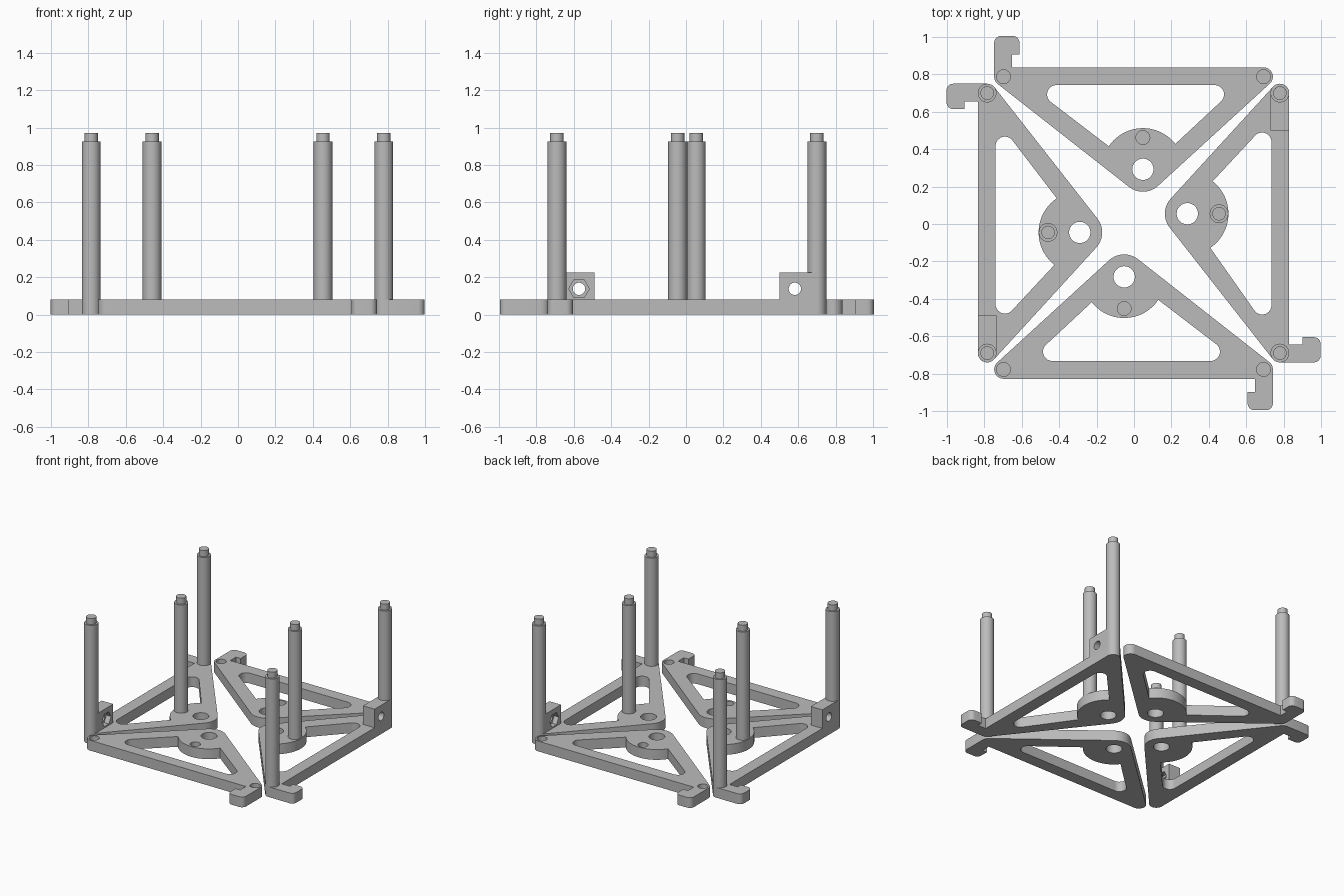
import bpy, bmesh
from math import sin, cos, radians, pi
from mathutils import Matrix, Vector

old = bpy.data.objects.get("Cube")
if old:
    bpy.data.objects.remove(old, do_unlink=True)

grey = bpy.data.materials.new("plain grey")
grey.use_nodes = True
COLOUR = (0.5, 0.5, 0.5, 1)
grey.diffuse_color = COLOUR
grey.node_tree.nodes["Principled BSDF"].inputs["Base Color"].default_value = COLOUR

PLATE = 0.08
A, B, C = (0.7825, 0.695), (0.7825, -0.695), (0.2875, 0.05)   # bracket corners
R_END, R_TIP, R_BOSS = 0.05, 0.12, 0.22
POST = (0.457, 0.05)


def arc(c, r, a0, a1, n=12):
    steps = [radians(a0 + (a1 - a0) * i / n) for i in range(n + 1)]
    return [(c[0] + r * cos(t), c[1] + r * sin(t)) for t in steps]


def circle(c, r):
    return arc(c, r, 0, 360, 40)[:-1]


def hull(points):
    """Counter-clockwise convex outline of the points."""
    def half(pts):
        out = []
        for p in pts:
            while len(out) > 1 and ((out[-1][0] - out[-2][0]) * (p[1] - out[-2][1])
                                    - (out[-1][1] - out[-2][1]) * (p[0] - out[-2][0])) <= 1e-9:
                out.pop()
            out.append(p)
        return out[:-1]
    pts = sorted(set((round(x, 5), round(y, 5)) for x, y in points))
    return half(pts) + half(pts[::-1])


def make(name, bm, matrix):
    bmesh.ops.transform(bm, matrix=matrix, verts=bm.verts)
    bmesh.ops.recalc_face_normals(bm, faces=bm.faces)
    mesh = bpy.data.meshes.new(name)
    bm.to_mesh(mesh)
    bm.free()
    mesh.materials.append(grey)
    ob = bpy.data.objects.new(name, mesh)
    bpy.context.collection.objects.link(ob)
    return ob


def select(ob):
    bpy.ops.object.select_all(action='DESELECT')
    ob.select_set(True)
    bpy.context.view_layer.objects.active = ob


def smooth(ob):
    select(ob)
    bpy.ops.object.shade_smooth_by_angle(angle=radians(30))


def prism(loops, height):
    """Extrude an outline with holes."""
    bm = bmesh.new()
    for loop in loops:
        vs = [bm.verts.new((x, y, 0)) for x, y in loop]
        for i, v in enumerate(vs):
            bm.edges.new((vs[i - 1], v))
    bmesh.ops.triangle_fill(bm, edges=bm.edges[:], use_beauty=True, normal=(0, 0, 1))
    top = bmesh.ops.extrude_face_region(bm, geom=bm.faces[:])["geom"]
    bmesh.ops.translate(bm, vec=(0, 0, height),
                        verts=[g for g in top if isinstance(g, bmesh.types.BMVert)])
    return bm


def add_cylinder(bm, xy, r, z0, z1):
    bmesh.ops.create_cone(bm, cap_ends=True, segments=32, radius1=r, radius2=r, depth=z1 - z0,
                          matrix=Matrix.Translation((*xy, (z0 + z1) / 2)))


def cut(ob, bm, matrix):
    cutter = make("cutter", bm, matrix)
    cutter.hide_render = True
    mod = ob.modifiers.new("cut", 'BOOLEAN')
    mod.operation, mod.solver, mod.object = 'DIFFERENCE', 'EXACT', cutter
    select(ob)
    bpy.ops.object.modifier_apply(modifier=mod.name)
    bpy.data.objects.remove(cutter, do_unlink=True)


def plate_loops(low_y):
    # Rounded triangle, with the hook replacing the lower outer corner
    outline = hull(circle(A, R_END) + circle(B, R_END) + circle(C, R_TIP))
    hook = (arc((0.965, -0.71), 0.035, -90, 0, 6) + arc((0.965, -0.645), 0.035, 0, 90, 6)
            + [(0.9025, -0.61), (0.9025, -0.65), (0.8325, -0.65)])
    corner = [i for i, p in enumerate(outline) if p[0] > B[0] + 0.001 and p[1] < B[1] + 0.001]
    outline[corner[0]:corner[-1] + 1] = hook
    # Window: rounded triangle whose inner side follows the round boss
    boss = arc(C, R_BOSS, -56, 52, 20)
    ends = [(round(x, 5), round(y, 5)) for x, y in (boss[0], boss[-1])]
    window = hull(circle((0.6875, 0.434), 0.05) + circle((0.6875, low_y), 0.05) + ends)
    i = window.index(ends[0])
    window = window[i:] + window[:i]          # starts at the lower boss end
    window = window[:-1] + boss[:0:-1]        # arc back from the upper end
    return [outline, window, circle(C, 0.057)]


def bracket(side, rows, low_y, has_posts):
    (a, b), (c, d) = rows
    m = Matrix(((a, b, 0, -0.0025), (c, d, 0, 0.005), (0, 0, 1, 0), (0, 0, 0, 1)))
    plate = make(side + "_bracket_plate", prism(plate_loops(low_y), PLATE), m)

    if not has_posts:
        # Blind sockets that take the post pegs
        bm = bmesh.new()
        for p in (A, B, POST):
            add_cylinder(bm, p, 0.037, 0.03, 0.12)
        cut(plate, bm, m)
        smooth(plate)
        return
    smooth(plate)

    # Posts with a narrower peg on top
    for label, p in (("back", A), ("front", B), ("inner", POST)):
        bm = bmesh.new()
        add_cylinder(bm, p, R_END, 0.04, 0.925)
        add_cylinder(bm, p, 0.036, 0.9, 0.972)
        smooth(make(f"{side}_{label}_post", bm, m))

    # Bolt block with a cross hole and a hexagonal nut recess on its inner face
    bm = bmesh.new()
    bmesh.ops.create_cube(bm, size=1, matrix=Matrix.Translation((0.7825, 0.595, 0.1475))
                          @ Matrix.Diagonal((0.1, 0.2, 0.155, 1)))
    block = make(side + "_bolt_block", bm, m)
    for sides, r, x in ((32, 0.033, 0.7825), (6, 0.055, 0.7175)):
        bm = bmesh.new()
        bmesh.ops.create_cone(bm, cap_ends=True, segments=sides, radius1=r, radius2=r,
                              depth=0.3 if sides == 32 else 0.11,
                              matrix=Matrix.Translation((x, 0.577, 0.138))
                              @ Matrix.Rotation(pi / 2, 4, 'Y'))
        cut(block, bm, m)
    smooth(block)


bracket("left", ((1, 0), (0, 1)), -0.439, True)
bracket("right", ((-1, 0), (0, -1)), -0.412, True)
bracket("back", ((0, 1), (1, 0)), -0.412, False)
bracket("front", ((0, -1), (-1, 0)), -0.412, False)
